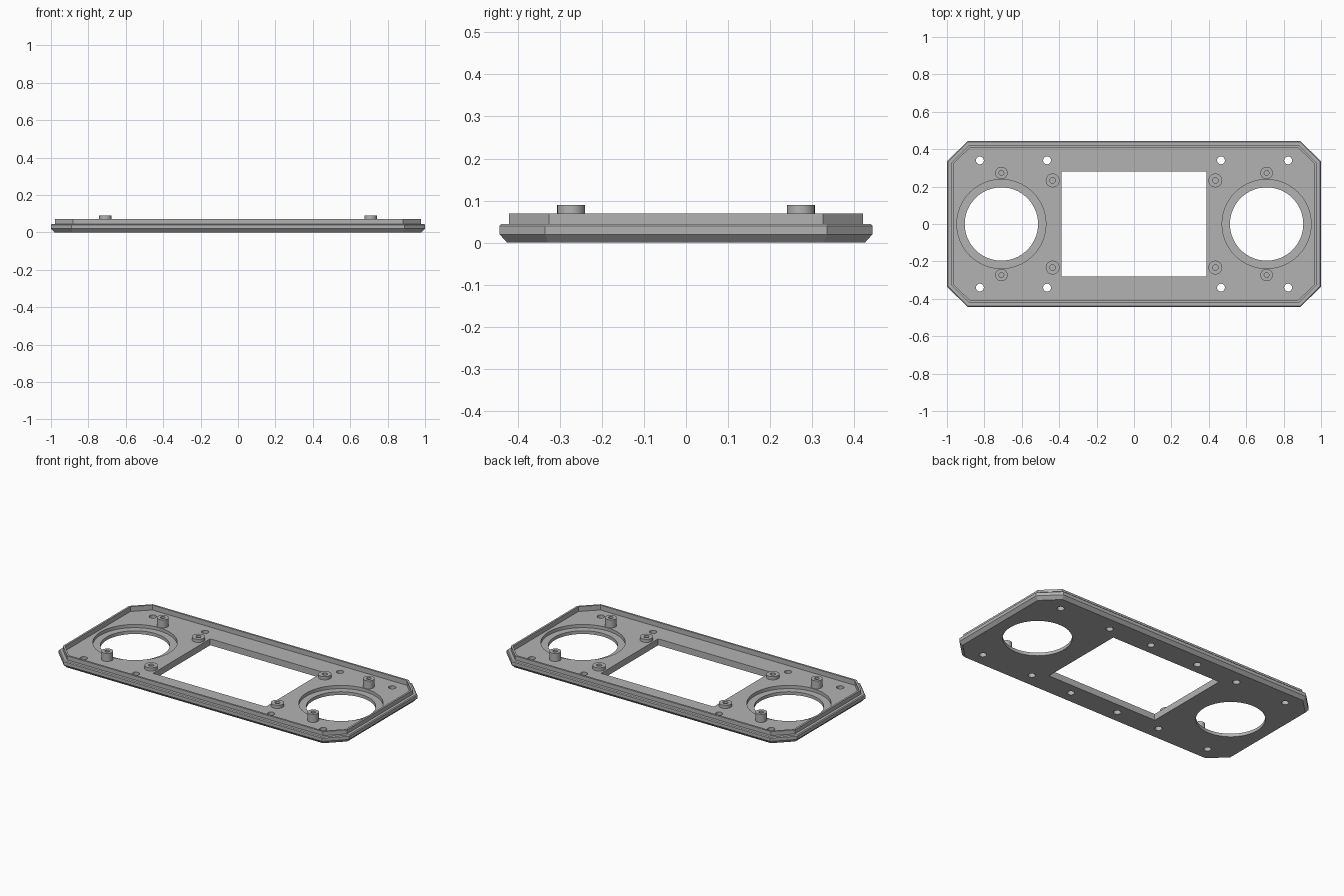
import bpy, bmesh, math

if "Cube" in bpy.data.objects:
    bpy.data.objects.remove(bpy.data.objects["Cube"])

grey = bpy.data.materials.new("plain grey")
grey.diffuse_color = (0.45, 0.45, 0.45, 1)
grey.use_nodes = True
grey.node_tree.nodes["Principled BSDF"].inputs["Base Color"].default_value = grey.diffuse_color


def finish(bm, name):
    bmesh.ops.recalc_face_normals(bm, faces=bm.faces)
    me = bpy.data.meshes.new(name)
    bm.to_mesh(me)
    bm.free()
    me.materials.append(grey)
    ob = bpy.data.objects.new(name, me)
    bpy.context.collection.objects.link(ob)
    return ob


def stack(bm, rings):
    """Skin a list of point loops and cap both ends."""
    loops = [[bm.verts.new(p) for p in ring] for ring in rings]
    n = len(loops[0])
    for a, b in zip(loops, loops[1:]):
        for i in range(n):
            j = (i + 1) % n
            bm.faces.new((a[i], a[j], b[j], b[i]))
    bm.faces.new(loops[0][::-1])
    bm.faces.new(loops[-1])


def octagon(inset, z):
    """Rectangle with clipped corners, inset evenly from the full outline."""
    x, y = 1 - inset, 0.443 - inset
    cx, cy = 0.89 - inset * 0.41, 0.335 - inset * 0.41
    return [(x, -cy, z), (x, cy, z), (cx, y, z), (-cx, y, z),
            (-x, cy, z), (-x, -cy, z), (-cx, -y, z), (cx, -y, z)]


def lathe(bm, cx, cy, profile, n):
    stack(bm, [[(cx + r * math.cos(2 * math.pi * i / n),
                 cy + r * math.sin(2 * math.pi * i / n), z)
                for i in range(n)] for r, z in profile])


def smooth(ob):
    bpy.ops.object.select_all(action='DESELECT')
    ob.select_set(True)
    bpy.context.view_layer.objects.active = ob
    bpy.ops.object.shade_smooth_by_angle(angle=math.radians(30))


SIGNS = [(sx, sy) for sx in (-1, 1) for sy in (-1, 1)]
FLOOR = 0.04

# Panel body: bevelled base, ledge, raised rim and recessed floor
bm = bmesh.new()
stack(bm, [octagon(i, z) for i, z in (
    (0.018, 0), (0, 0.02), (0, 0.04), (0.005, 0.045), (0.022, 0.045),
    (0.022, 0.07), (0.034, 0.07), (0.034, FLOOR))])
panel = finish(bm, "panel")

# Cutter: screen window, stepped round openings, screw holes
bm = bmesh.new()
stack(bm, [[(sx * 0.388, sy * 0.281, z) for sx, sy in
            ((-1, -1), (1, -1), (1, 1), (-1, 1))] for z in (-0.1, 0.2)])
for sx in (-1, 1):
    lathe(bm, sx * 0.709, 0, [(0.196, -0.1), (0.196, 0.02),
                              (0.238, 0.02), (0.238, 0.2)], 64)
for sx, sy in SIGNS:
    for x in (0.465, 0.824):
        lathe(bm, sx * x, sy * 0.34, [(0.021, -0.1), (0.021, 0.2)], 24)
    # blind holes in the underside
    lathe(bm, sx * 0.17, sy * 0.35, [(0.021, -0.1), (0.021, 0.03)], 24)
cutter = finish(bm, "opening_cutter")
cutter.hide_render = True

mod = panel.modifiers.new("openings", 'BOOLEAN')
mod.operation = 'DIFFERENCE'
mod.solver = 'EXACT'
mod.object = cutter
bpy.context.view_layer.objects.active = panel
bpy.ops.object.modifier_apply(modifier=mod.name)
bpy.data.objects.remove(cutter)
smooth(panel)

# Screw bosses with blind bores: tall by the round openings, short by the window
for name, x, y, r, bore, top in (
        ("tall_standoff", 0.709, 0.273, 0.033, 0.013, 0.09),
        ("short_standoff", 0.435, 0.233, 0.037, 0.015, 0.06)):
    for sx, sy in SIGNS:
        bm = bmesh.new()
        lathe(bm, sx * x, sy * y, [(r, FLOOR - 0.005), (r, top),
                                   (bore, top), (bore, FLOOR + 0.002)], 32)
        smooth(finish(bm, name))
